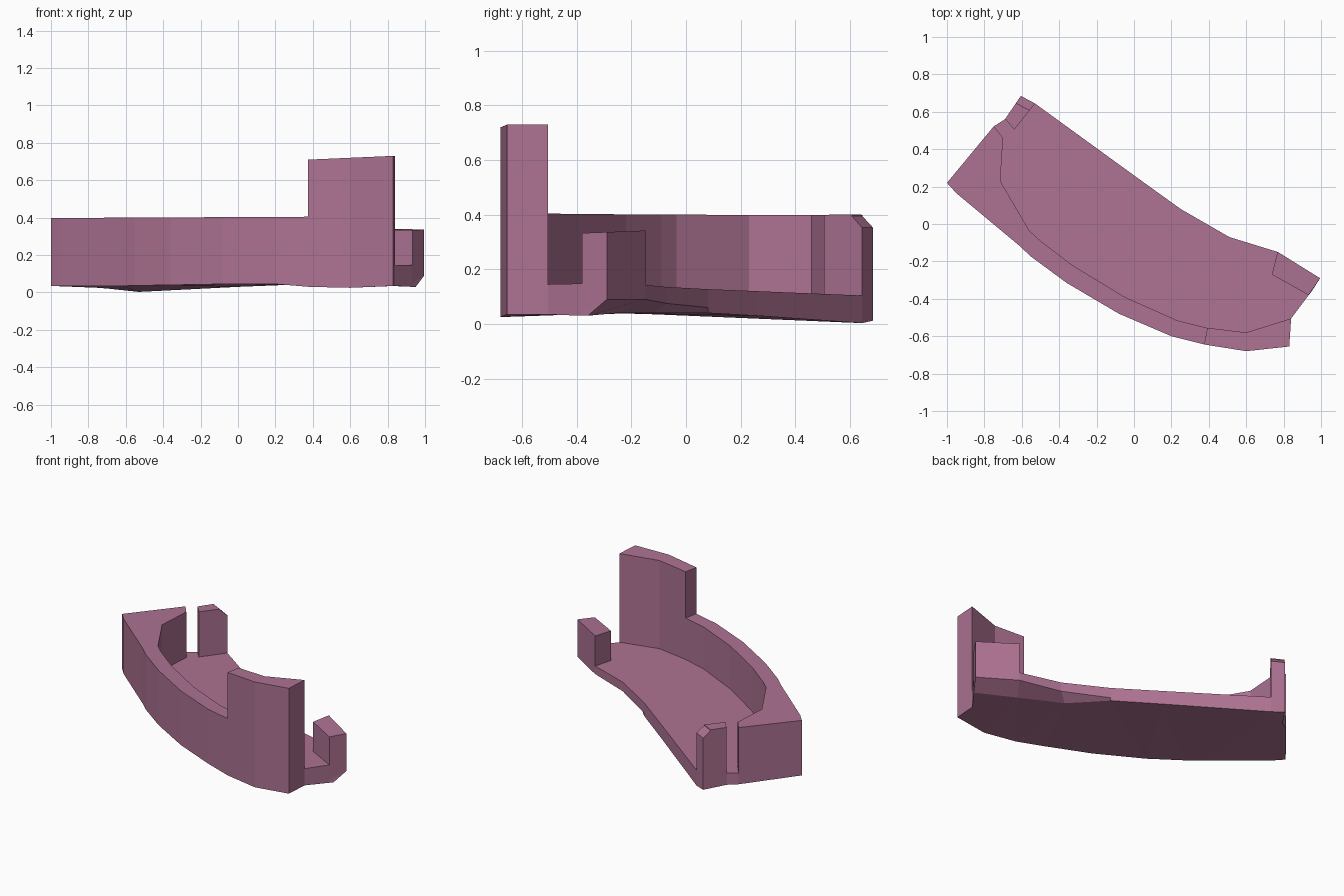
import bpy, bmesh

if "Cube" in bpy.data.objects:
    bpy.data.objects.remove(bpy.data.objects["Cube"])


def loft(name, loops):
    """Closed solid through stacked loops of equal length, bottom to top."""
    bm = bmesh.new()
    rings = [[bm.verts.new(p) for p in loop] for loop in loops]
    n = len(rings[0])
    for a, b in zip(rings, rings[1:]):
        for i in range(n):
            j = (i + 1) % n
            bm.faces.new((a[i], a[j], b[j], b[i]))
    caps = [bm.faces.new(rings[0][::-1]), bm.faces.new(rings[-1])]
    bmesh.ops.triangulate(bm, faces=caps)
    bmesh.ops.recalc_face_normals(bm, faces=bm.faces)
    mesh = bpy.data.meshes.new(name)
    bm.to_mesh(mesh)
    bm.free()
    ob = bpy.data.objects.new(name, mesh)
    bpy.context.collection.objects.link(ob)
    return ob


def carve(target, name, outline, floor):
    """Remove everything above floor(x, y) inside the outline."""
    cutter = loft(name, [[(x, y, floor(x, y)) for x, y in outline],
                         [(x, y, 1.2) for x, y in outline]])
    cutter.hide_render = True
    mod = target.modifiers.new(name, 'BOOLEAN')
    mod.operation, mod.solver, mod.object = 'DIFFERENCE', 'EXACT', cutter
    bpy.context.view_layer.objects.active = target
    bpy.ops.object.modifier_apply(modifier=name)
    bpy.data.objects.remove(cutter)


# Outer outline with underside height, counter-clockwise from the left tip
outline = [(-1, .22, .035), (-.95, .165, .035), (-.62, -.11, .035),
           (-.55, -.175, .037), (-.36, -.315, .04), (-.08, -.48, .045),
           (.2, -.6, .045), (.38, -.645, .03), (.6, -.68, .025),
           (.83, -.655, .035), (.84, -.505, .035), (.93, -.385, .03),
           (.995, -.29, .04), (.77, -.15, .04), (.51, -.07, .04),
           (.25, .08, .04), (0, .26, .03), (-.53, .645, .003),
           (-.605, .685, .012), (-.69, .56, .02), (-.75, .522, .025)]
# Underside is chamfered around the right rear corner
inset = {12: (.95, -.36, .03), 13: (.70, -.25, .04), 14: (.44, -.12, .04)}
raised = {12: .09, 13: .09, 14: .075}
bottom = [inset.get(i, p) for i, p in enumerate(outline)]
middle = [(x, y, raised.get(i, z + .02)) for i, (x, y, z) in enumerate(outline)]
top = [(x, y, .72 + .044 * (x - .6)) for x, y, z in outline]
body = loft("curved_tray", [bottom, middle, top])

# Cavity: runs inside the curved wall, out past the open back, round both posts
cavity = [(-.80, .585), (-.70, .46), (-.715, .23), (-.56, -.035), (-.50, -.09),
          (-.33, -.22), (-.05, -.39), (.23, -.515), (.39, -.555), (.6, -.58),
          (1.0, -.455), (1.0, -.418), (.737, -.27), (.785, -.08), (.6, .2),
          (0, .6), (-.48, .705), (-.64, .505), (-.74, .62)]
carve(body, "cavity_cut", cavity, lambda x, y: .12 + .03 * x)

# Low rim, leaving the tall panel at the right front
carve(body, "rim_cut", [(-1.3, -1), (.37, -1), (.372, -.66), (.395, -.54), (.395, 1), (-1.3, 1)],
      lambda x, y: .403 + .005 * x)

# Right post top
carve(body, "right_post_cut", [(.65, -.44), (1.1, -.44), (1.1, 0), (.65, 0)],
      lambda x, y: .34 + .04 * (y + .2))

# Sloped outer edge of the left post: falls along the outward direction
carve(body, "left_post_bevel", [(-.66, .661), (-.52, .587), (-.46, .70), (-.60, .774)],
      lambda x, y: .395 - .9 * ((x + .66) * .467 + (y - .661) * .884))

mat = bpy.data.materials.new("mauve")
mat.diffuse_color = (.42, .17, .29, 1)
mat.use_nodes = True
mat.node_tree.nodes["Principled BSDF"].inputs["Base Color"].default_value = mat.diffuse_color
body.data.materials.clear()
body.data.materials.append(mat)
